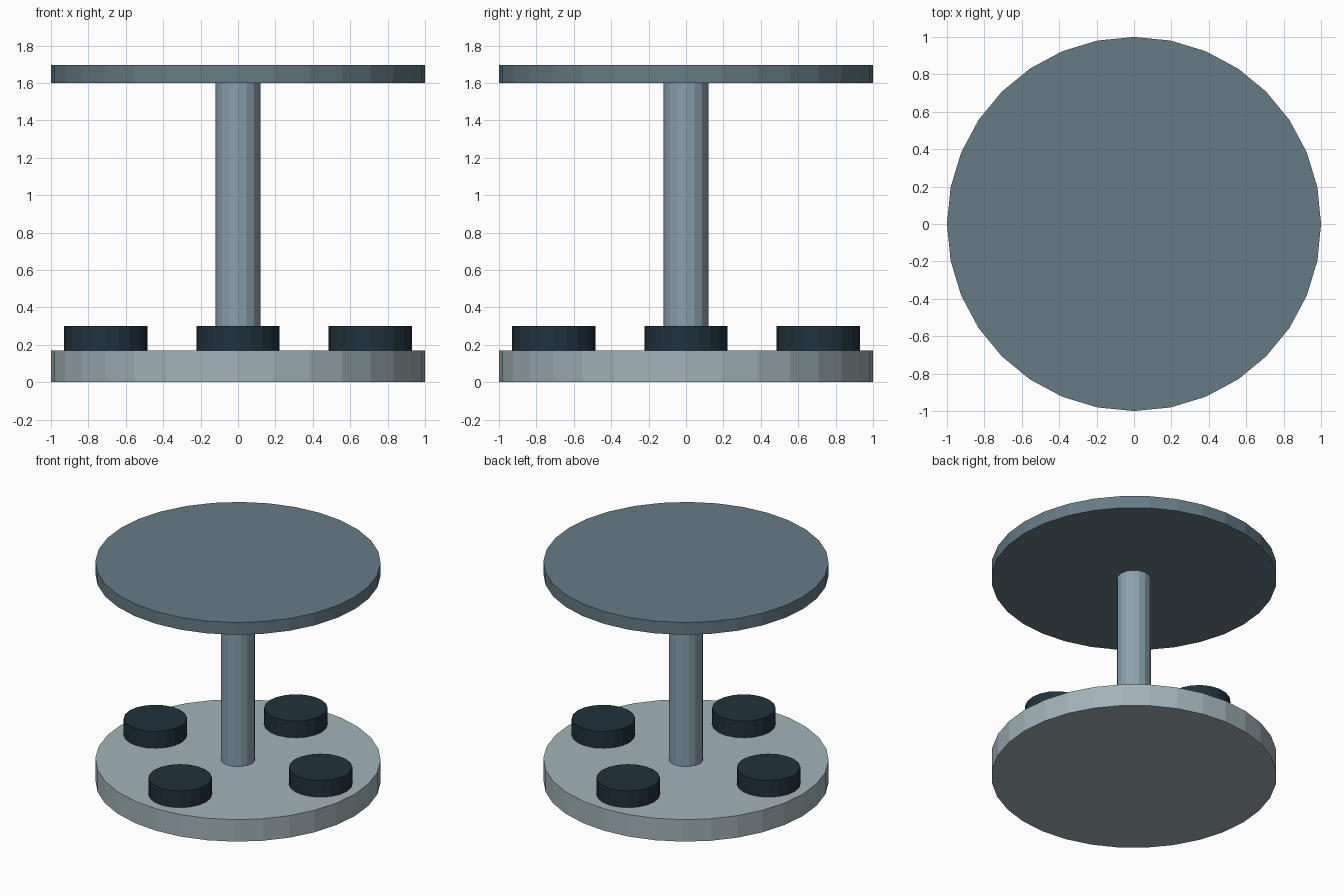
import bpy
import math

if "Cube" in bpy.data.objects:
    bpy.data.objects.remove(bpy.data.objects["Cube"])


def material(name, rgb):
    m = bpy.data.materials.new(name)
    m.diffuse_color = (*rgb, 1.0)
    m.use_nodes = True
    m.node_tree.nodes["Principled BSDF"].inputs["Base Color"].default_value = m.diffuse_color
    return m


def disc(name, radius, z0, z1, sides, mat, x=0.0, y=0.0):
    bpy.ops.mesh.primitive_cylinder_add(
        vertices=sides, radius=radius, depth=z1 - z0,
        location=(x, y, (z0 + z1) / 2))
    ob = bpy.context.object
    ob.name = name
    ob.data.materials.append(mat)
    return ob


base_mat = material("pale_grey", (0.36, 0.45, 0.48))
pole_mat = material("steel_blue", (0.25, 0.36, 0.42))
top_mat = material("slate", (0.13, 0.20, 0.24))
pad_mat = material("dark_navy", (0.014, 0.032, 0.045))

# Base plate, central pole and table top
disc("base_plate", 1.0, 0.0, 0.17, 32, base_mat)
disc("centre_pole", 0.12, 0.17, 1.60, 16, pole_mat)
disc("top_plate", 1.0, 1.60, 1.695, 32, top_mat)

# Four round pads on the base
for i in range(4):
    a = i * math.pi / 2
    disc(f"round_pad_{i + 1}", 0.222, 0.17, 0.30, 20, pad_mat,
         0.707 * math.cos(a), 0.707 * math.sin(a))
